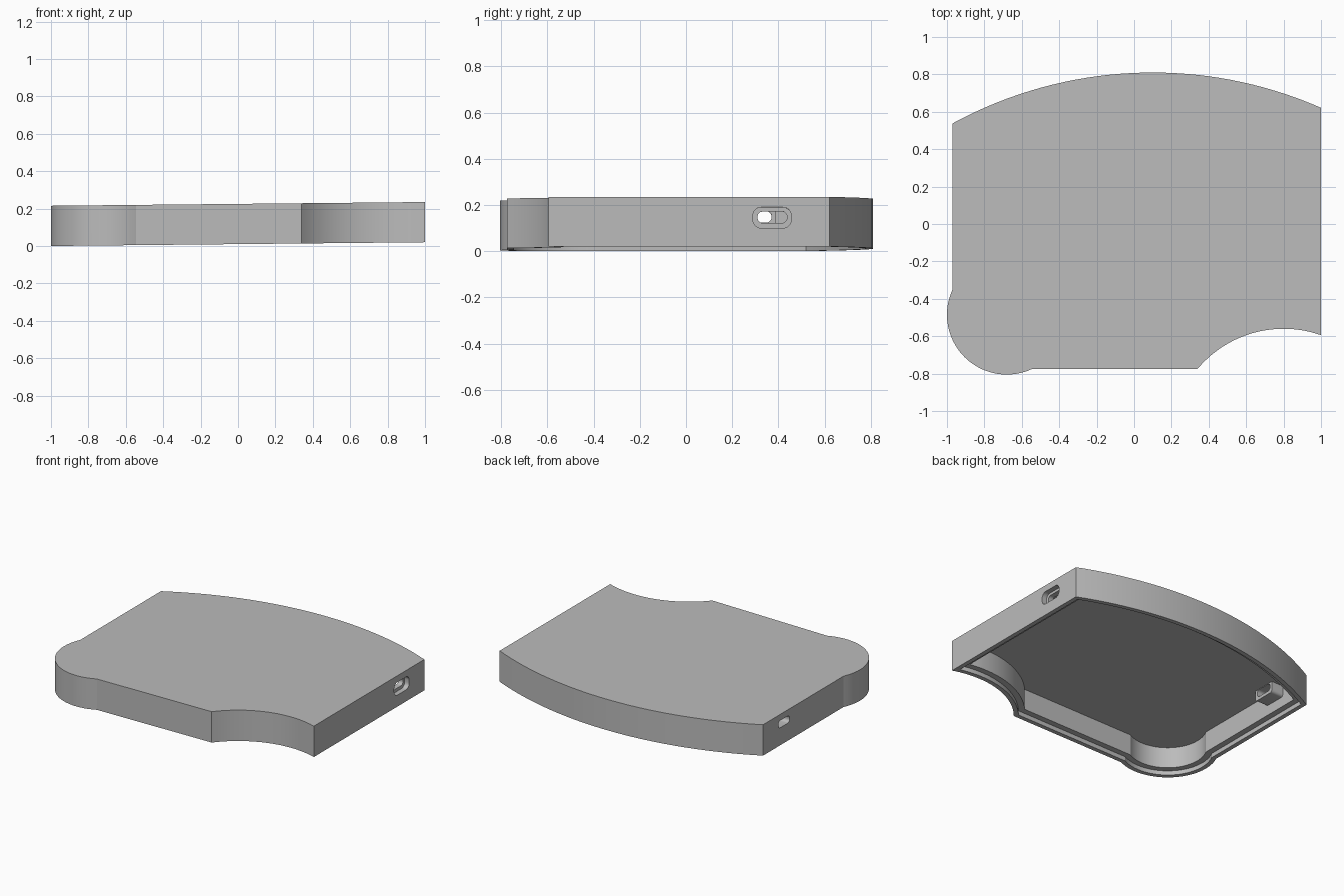
import bpy, bmesh, math

if "Cube" in bpy.data.objects:
    bpy.data.objects.remove(bpy.data.objects["Cube"])

grey = bpy.data.materials.new("plain grey")
grey.diffuse_color = (0.5, 0.5, 0.5, 1)
grey.use_nodes = True
grey.node_tree.nodes["Principled BSDF"].inputs["Base Color"].default_value = grey.diffuse_color


def arc(cx, cy, r, a, b, n):
    return [(cx + r * math.cos(a + (b - a) * i / n), cy + r * math.sin(a + (b - a) * i / n))
            for i in range(n + 1)]


def outline(w):
    """Counter-clockwise case outline, moved inward by w."""
    left, right, front = -0.97 + w, 1 - w, -0.775 + w
    # rounded lobe at the front left
    cx, cy, r = -0.68, -0.485, 0.32 - w
    a = math.pi - math.asin(math.sqrt(r * r - (left - cx) ** 2) / r)
    b = 2 * math.pi - math.acos(math.sqrt(r * r - (front - cy) ** 2) / r)
    pts = arc(cx, cy, r, a, b, 28)
    # scooped front right corner
    cx, cy, r = 0.80, -1.16, 0.60 + w
    a = math.pi - math.asin((front - cy) / r)
    b = math.acos((right - cx) / r)
    pts += arc(cx, cy, r, a, b, 24)
    # bowed back edge
    cx, cy, r = 0.10, -1.43, 2.24 - w
    pts += arc(cx, cy, r, math.acos((right - cx) / r), math.acos((left - cx) / r), 32)
    return pts


def finish(bm, name):
    bmesh.ops.recalc_face_normals(bm, faces=bm.faces)
    mesh = bpy.data.meshes.new(name)
    bm.to_mesh(mesh)
    bm.free()
    mesh.materials.append(grey)
    ob = bpy.data.objects.new(name, mesh)
    bpy.context.collection.objects.link(ob)
    return ob


def loft(rings, name):
    """Skin a stack of closed rings and cap both ends."""
    bm = bmesh.new()
    vs = [[bm.verts.new(p) for p in ring] for ring in rings]
    n = len(vs[0])
    for lo, hi in zip(vs, vs[1:]):
        for i in range(n):
            bm.faces.new((lo[i], lo[(i + 1) % n], hi[(i + 1) % n], hi[i]))
    bm.faces.new(vs[0])
    bm.faces.new(vs[-1])
    return finish(bm, name)


def slot(x0, x1, y0, y1, z0, z1, r, name):
    """Rounded rectangular bar running along x."""
    corners = [(y1 - r, z1 - r), (y0 + r, z1 - r), (y0 + r, z0 + r), (y1 - r, z0 + r)]
    prof = []
    for k, (y, z) in enumerate(corners):
        prof += arc(y, z, r, k * math.pi / 2, (k + 1) * math.pi / 2, 6)
    return loft([[(x, y, z) for y, z in prof] for x in (x0, x1)], name)


def combine(body, tool, operation):
    tool.hide_render = True
    m = body.modifiers.new(operation.lower(), 'BOOLEAN')
    m.operation, m.object, m.solver = operation, tool, 'EXACT'
    bpy.context.view_layer.objects.active = body
    bpy.ops.object.modifier_apply(modifier=m.name)
    bpy.data.objects.remove(tool)


# Shell, open below: top, outer wall, rim lip, recessed ledge, inner wall, ceiling
section = [(0, 0.215), (0, 0), (0.03, 0), (0.03, 0.03), (0.07, 0.03), (0.07, 0.175)]
case = loft([[(x, y, z) for x, y in outline(w)] for w, z in section], "case_shell")

# Collar behind the left port, then the left port through it
combine(case, slot(-0.93, -0.81, 0.225, 0.39, 0.10, 0.19, 0.02, "port_collar"), 'UNION')
combine(case, slot(-1.1, -0.7, 0.245, 0.37, 0.122, 0.172, 0.022, "left_port"), 'DIFFERENCE')

# Right port: shallow outer recess and a smaller through slot
combine(case, slot(0.965, 1.1, 0.29, 0.455, 0.08, 0.17, 0.035, "right_recess"), 'DIFFERENCE')
combine(case, slot(0.85, 1.1, 0.31, 0.437, 0.102, 0.152, 0.022, "right_port"), 'DIFFERENCE')

# Slight rise of the case towards the right
for v in case.data.vertices:
    v.co.z += 0.01 * (v.co.x + 1)

bpy.ops.object.select_all(action='DESELECT')
case.select_set(True)
bpy.context.view_layer.objects.active = case
bpy.ops.object.shade_smooth_by_angle(angle=math.radians(20))
